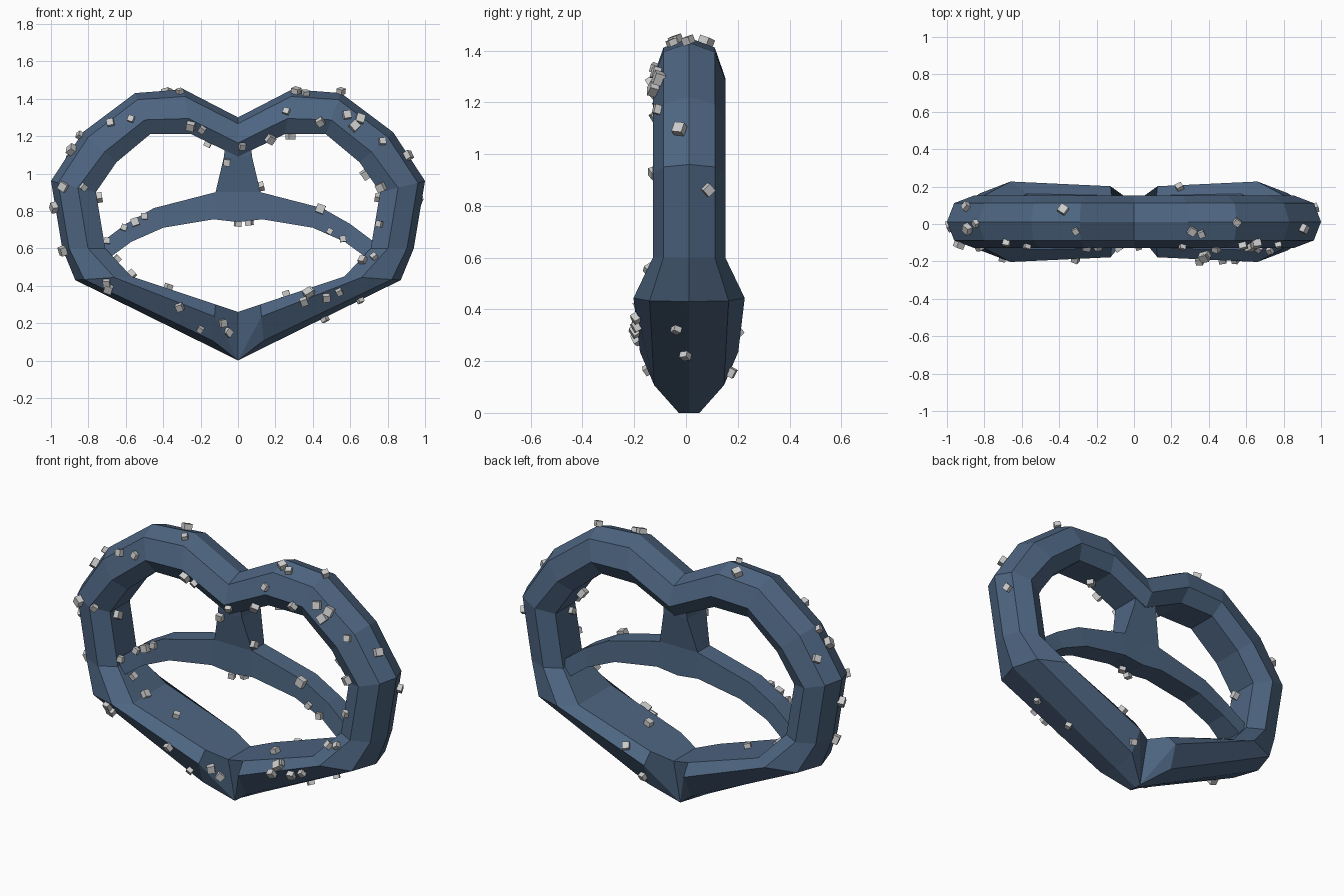
import bpy, bmesh, math, random
from mathutils import Vector, Matrix
from mathutils.bvhtree import BVHTree

if "Cube" in bpy.data.objects:
    bpy.data.objects.remove(bpy.data.objects["Cube"])

random.seed(4)
CY = 0.012
blue = bpy.data.materials.new("blue")
blue.diffuse_color = (0.075, 0.13, 0.22, 1)
blue.use_nodes = True
blue.node_tree.nodes["Principled BSDF"].inputs["Base Color"].default_value = blue.diffuse_color


def finish(bm, name, mat=None):
    me = bpy.data.meshes.new(name)
    bm.to_mesh(me)
    ob = bpy.data.objects.new(name, me)
    bpy.context.collection.objects.link(ob)
    if mat:
        me.materials.append(mat)
    return ob


def loft(bm, sections, closed=True, cap=False):
    """Skin matching sections, on both sides of x = 0."""
    for s in (1, -1):
        rows = [[bm.verts.new((s * x, y + CY, z)) for x, y, z in sec] for sec in sections]
        n = len(rows[0])
        for a, b in zip(rows, rows[1:]):
            for i in range(n if closed else n - 1):
                j = (i + 1) % n
                bm.faces.new((a[i], a[j], b[j], b[i]))
        if cap:
            bm.faces.new(rows[-1])


def clean(bm):
    bmesh.ops.remove_doubles(bm, verts=bm.verts, dist=0.0005)
    bmesh.ops.recalc_face_normals(bm, faces=bm.faces)


# Heart ring: outer x, z / inner x, z / shoulder position / shoulder and inner half depth
stations = [
    (0.00, 1.30, 0.00, 1.09, 0.65, 0.14, 0.09),
    (0.29, 1.45, 0.25, 1.21, 0.65, 0.14, 0.09),
    (0.55, 1.43, 0.47, 1.21, 0.65, 0.14, 0.09),
    (0.83, 1.22, 0.65, 1.06, 0.65, 0.14, 0.09),
    (1.00, 0.96, 0.76, 0.90, 0.60, 0.14, 0.09),
    (0.94, 0.60, 0.71, 0.60, 0.60, 0.14, 0.09),
    (0.87, 0.43, 0.57, 0.45, 0.70, 0.215, 0.15),
    (0.14, 0.07, 0.12, 0.30, 0.72, 0.19, 0.14),
    (0.00, 0.00, 0.00, 0.26, 0.00, 0.04, 0.10),
]


def ring_section(ox, oz, ix, iz, f, w, wi):
    def p(t, y):
        return (ox + (ix - ox) * t, y, oz + (iz - oz) * t)
    e = min(f, 0.16)
    half = [p(e, 0.71 * w if f else w), p(f, w), p(1, wi)]
    return [p(0, 0)] + half + [(x, -y, z) for x, y, z in reversed(half)]


ring = bmesh.new()
loft(ring, [ring_section(*s) for s in stations])
clean(ring)
finish(ring, "heart_ring", blue)

# Inner strut: tapered column with two drooping arms
strut = bmesh.new()
column = [(0.07, 1.15, 0.09), (0.075, 1.09, 0.085), (0.12, 0.90, 0.055), (0.13, 0.755, 0.065)]
for sign in (1, -1):
    loft(strut, [[(0, sign * d, z if z > 0.8 else 0.74), (x, sign * d, z)]
                 for x, z, d in column], closed=False)
loft(strut, [[(x, -d, z), (x, d, z)] for x, z, d in column[:3]], closed=False)
x, z, d = column[-1]
loft(strut, [[(0, -d, 0.74), (0, d, 0.74)], [(x, -d, z), (x, d, z)]], closed=False)
arm = [(0.12, 0.90, 0.13, 0.755, 0.055, 0.065), (0.45, 0.815, 0.40, 0.71, 0.055, 0.065),
       (0.60, 0.73, 0.57, 0.635, 0.055, 0.065), (0.76, 0.61, 0.70, 0.54, 0.07, 0.08)]
loft(strut, [[(tx, -dt, tz), (tx, dt, tz), (bx, db, bz), (bx, -db, bz)]
             for tx, tz, bx, bz, dt, db in arm], cap=True)
clean(strut)
finish(strut, "inner_strut", blue)

# Small grey cubes stuck on the front and rims
trees = [BVHTree.FromBMesh(ring), BVHTree.FromBMesh(strut)]
left = [(-.31, 1.43), (-.57, 1.29), (-.68, 1.27), (-.25, 1.26), (-.19, 1.24), (-.17, 1.14),
        (-.84, 1.2), (-.88, 1.12), (-.93, .93), (-.83, .93), (-.75, .87), (-.97, .82),
        (-.61, .71), (-.55, .74), (-.5, .77), (-.7, .64), (-.95, .58), (-.65, .54),
        (-.57, .46), (-.69, .39), (-.7, .42), (-.31, .29), (-.37, .4), (-.2, .17),
        (-.09, .2), (-.06, .15), (-.06, 1.06), (.02, 1.15), (0, .74), (.06, .74)]
right = [(.17, 1.19), (.28, 1.17), (.26, 1.33), (.36, 1.42), (.31, 1.43), (.55, 1.43),
         (.44, 1.28), (.58, 1.31), (.65, 1.29), (.62, 1.25), (.77, 1.17), (.9, 1.09),
         (.69, 1.0), (.77, .93), (.75, .87), (.76, .73), (.44, .81), (.49, .69),
         (.56, .65), (.12, .93), (.73, .55), (.67, .53), (.65, .33), (.46, .23),
         (.54, .37), (.47, .34), (.38, .35), (.35, .32), (.39, .36), (.26, .35)]
cubes = bmesh.new()


def stud(x, y, z):
    hits = [t.find_nearest(Vector((x, y, z))) for t in trees]
    co, normal, _, _ = min(hits, key=lambda h: h[3])
    rot = normal.to_track_quat('Z', 'Y').to_matrix().to_4x4()
    spin = Matrix.Rotation(random.uniform(0, math.pi), 4, 'Z')
    size = random.uniform(0.03, 0.046)
    m = Matrix.Translation(co + normal * size * 0.3) @ rot @ spin
    bmesh.ops.create_cube(cubes, size=size, matrix=m @ Matrix.Diagonal((1, 1, 0.85, 1)))


for x, z in left + right:
    if trees[0].ray_cast(Vector((x, -1, z)), Vector((0, 1, 0)))[0] or \
            trees[1].ray_cast(Vector((x, -1, z)), Vector((0, 1, 0)))[0]:
        hits = [t.ray_cast(Vector((x, -1, z)), Vector((0, 1, 0)))[0] for t in trees]
        stud(x, min(h.y for h in hits if h), z)
    else:
        stud(x, -0.03, z)
for p in [(.98, .09, .86), (.25, .18, .3), (-.38, .08, 1.44), (-.91, .1, 1.09), (.15, .17, .16)]:
    stud(*p)
finish(cubes, "surface_cubes")
